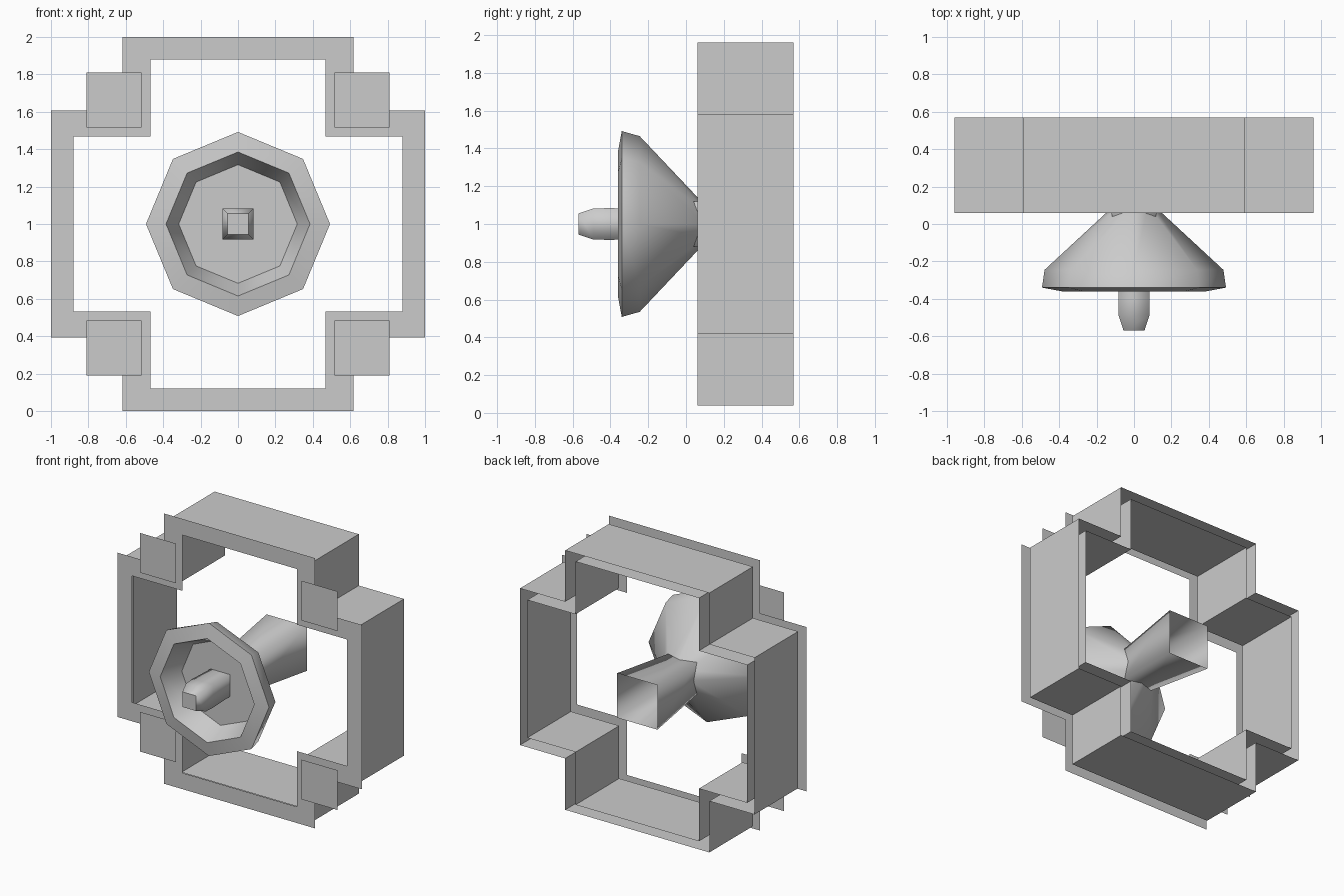
import bpy, bmesh, math

if "Cube" in bpy.data.objects:
    bpy.data.objects.remove(bpy.data.objects["Cube"])


def make_object(name, bm):
    mesh = bpy.data.meshes.new(name)
    bm.to_mesh(mesh)
    bm.free()
    obj = bpy.data.objects.new(name, mesh)
    bpy.context.collection.objects.link(obj)
    return obj


def cross_loop(bm, a, edge, b, y):
    """Stepped cross outline, mirrored from one quadrant, centred on z = 1."""
    q = [(a, edge), (a, b), (edge, b)]
    pts = q + [(x, -z) for x, z in reversed(q)]
    pts += [(-x, -z) for x, z in pts]
    return [bm.verts.new((x, y, 1 + z)) for x, z in pts]


def bridge(bm, r1, r2):
    n = len(r1)
    return [bm.faces.new((r1[i], r1[(i + 1) % n], r2[(i + 1) % n], r2[i]))
            for i in range(n)]


def lathe(name, sides, profile, sharp=(), cap_end=False):
    """Rings of (y, x radius, z radius) about y; squares take half-widths."""
    bm = bmesh.new()
    start = math.pi / 4 if sides == 4 else 0
    scale = math.sqrt(2) if sides == 4 else 1
    rings = []
    for y, rx, rz in profile:
        ring = []
        for i in range(sides):
            t = start + 2 * math.pi * i / sides
            ring.append(bm.verts.new((rx * scale * math.cos(t), y,
                                      1 + rz * scale * math.sin(t))))
        rings.append(ring)
    for r1, r2 in zip(rings, rings[1:]):
        for f in bridge(bm, r1, r2):
            f.smooth = True
    if cap_end:
        bm.faces.new(rings[-1])
    for k in sharp:
        for i in range(sides):
            e = bm.edges.get((rings[k][i], rings[k][(i + 1) % sides]))
            e.smooth = False
    bmesh.ops.recalc_face_normals(bm, faces=bm.faces)
    return make_object(name, bm)


# Flat stepped front flange
bm = bmesh.new()
bridge(bm, cross_loop(bm, 0.618, 1.0, 0.608, 0.02),
       cross_loop(bm, 0.468, 0.88, 0.468, 0.02))
for f in bm.faces:
    f.normal_update()
    if f.normal.y > 0:
        f.normal_flip()
make_object("front_flange", bm)

# Open double wall behind the flange: outer and inner sheets
for name, dims in (("outer_wall", (0.59, 0.96, 0.58)),
                   ("inner_wall", (0.505, 0.90, 0.51))):
    bm = bmesh.new()
    bridge(bm, cross_loop(bm, *dims, 0.06), cross_loop(bm, *dims, 0.57))
    bmesh.ops.recalc_face_normals(bm, faces=bm.faces)
    if name == "inner_wall":
        bmesh.ops.reverse_faces(bm, faces=bm.faces)
    make_object(name, bm)

# Four flat corner tabs
for sx, side in ((-1, "left"), (1, "right")):
    for sz, level in ((-1, "lower"), (1, "upper")):
        bm = bmesh.new()
        cx, cz, h = 0.662 * sx, 1 + 0.662 * sz, 0.147
        bm.faces.new([bm.verts.new((cx + dx * h, 0.01, cz + dz * h))
                      for dx, dz in ((-1, -1), (1, -1), (1, 1), (-1, 1))])
        make_object(f"corner_tab_{level}_{side}", bm)

# Octagonal dish with a recessed front
lathe("dish", 8, [(0.10, 0.105, 0.10), (-0.245, 0.478, 0.465),
                  (-0.34, 0.492, 0.492), (-0.36, 0.385, 0.385),
                  (-0.205, 0.317, 0.317)],
      sharp=(2, 3, 4), cap_end=True)

# Square post in the recess
lathe("centre_post", 4, [(-0.205, 0.08, 0.08), (-0.41, 0.084, 0.084),
                         (-0.49, 0.082, 0.082), (-0.57, 0.056, 0.056)],
      sharp=(3,), cap_end=True)

# Flared square tube at the back, open at the end
lathe("rear_tube", 4, [(0.03, 0.117, 0.117), (0.57, 0.165, 0.165)])
